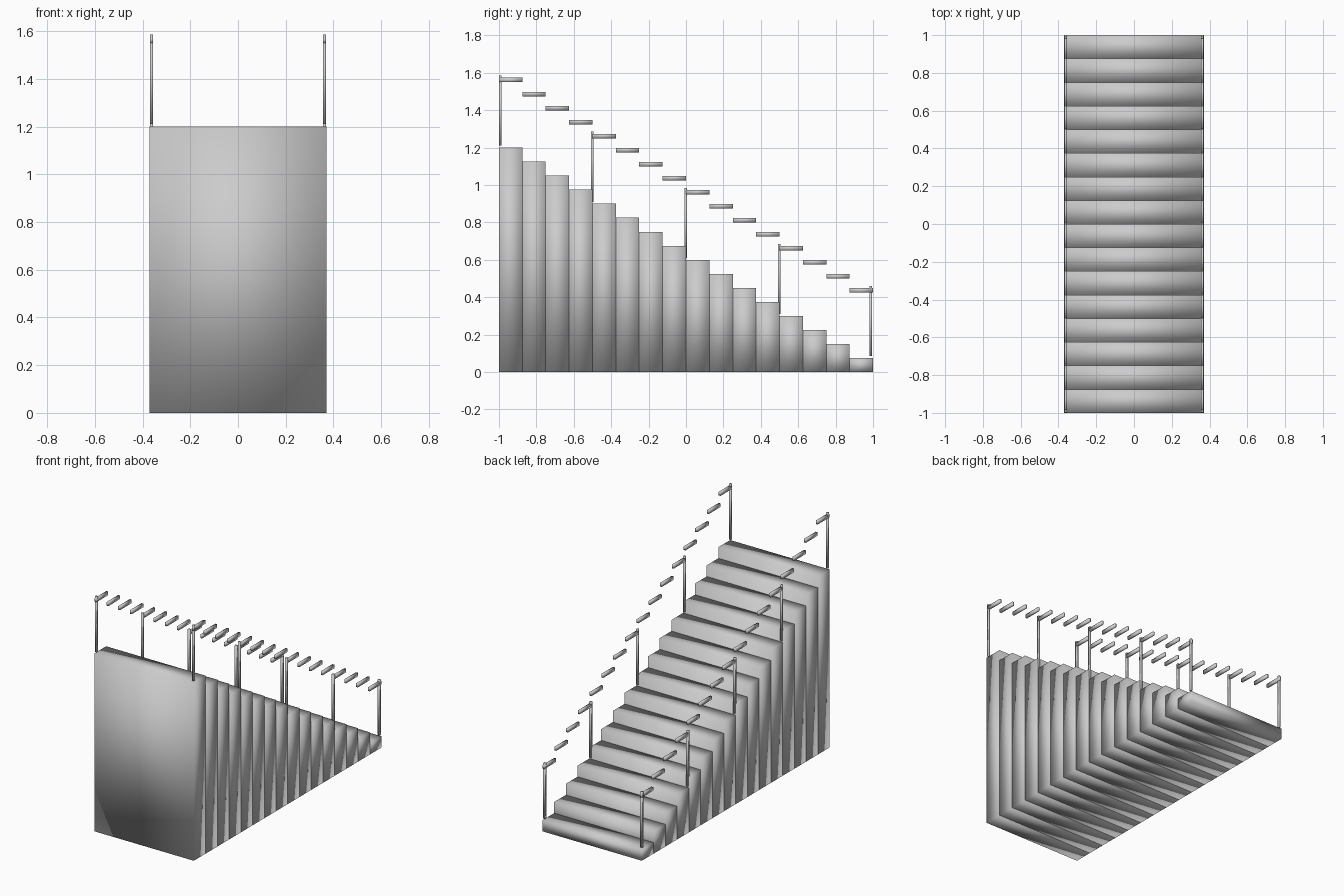
import bpy

if "Cube" in bpy.data.objects:
    bpy.data.objects.remove(bpy.data.objects["Cube"])

STEPS, RUN, RISE = 16, 0.125, 0.075
HALF_WIDTH, RAIL_X = 0.371, 0.362


def box(name, centre, size):
    bpy.ops.mesh.primitive_cube_add(size=1, location=centre)
    ob = bpy.context.object
    ob.name = name
    ob.scale = size
    bpy.ops.object.transform_apply(location=False, rotation=False, scale=True)
    bpy.ops.object.shade_smooth()
    return ob


# Solid steps, each a full-height block, tallest at the front
for i in range(STEPS):
    top = (STEPS - i) * RISE
    y = -1 + (i + 0.5) * RUN
    box(f"step_{i + 1}", (0, y, top / 2), (2 * HALF_WIDTH, RUN, top))

    # Stepped handrail pieces above both ends of the step
    for side, x in (("left", -RAIL_X), ("right", RAIL_X)):
        box(f"{side}_handrail_{i + 1}", (x, y, top + 0.3615), (0.0135, RUN, 0.024))

# Upright posts, every fourth step and on the last one
for i, y in ((0, -0.992), (4, -0.502), (8, -0.002), (12, 0.498), (15, 0.988)):
    z = (STEPS - i) * RISE + 0.1975
    for side, x in (("left", -RAIL_X), ("right", RAIL_X)):
        box(f"{side}_post_{i + 1}", (x, y, z), (0.0135, 0.0135, 0.375))
